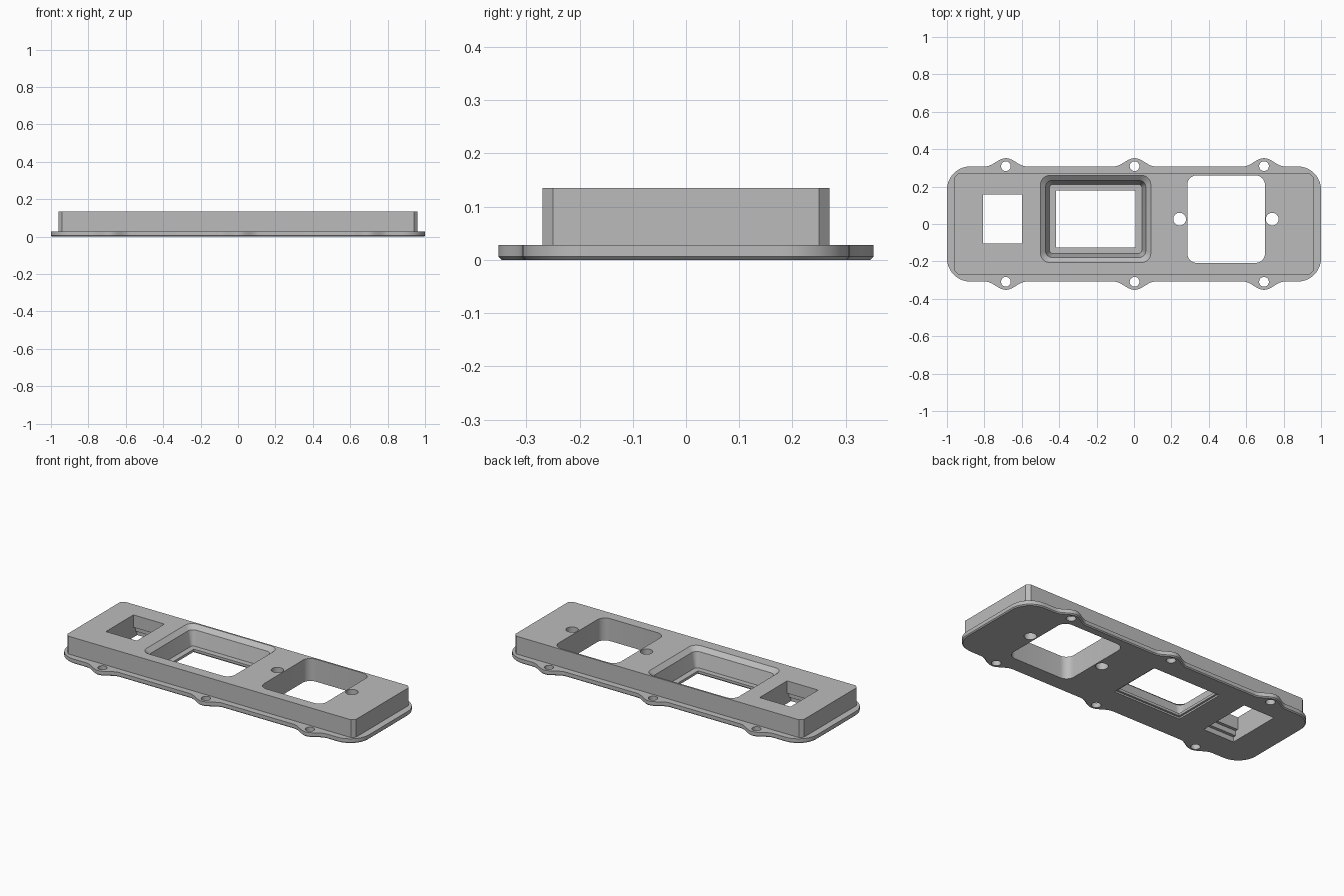
import bpy, bmesh, math
from mathutils import Vector

if "Cube" in bpy.data.objects:
    bpy.data.objects.remove(bpy.data.objects["Cube"])

grey = bpy.data.materials.new("plain grey")
grey.use_nodes = True
grey.diffuse_color = (0.5, 0.5, 0.5, 1)
grey.node_tree.nodes["Principled BSDF"].inputs["Base Color"].default_value = (0.5, 0.5, 0.5, 1)

FLANGE_TOP, TOP, BELOW, ABOVE = 0.028, 0.135, -0.05, 0.2


def rounded_rect(x0, x1, y0, y1, r=0.0, steps=8):
    """Counter-clockwise outline; steps=1 gives chamfered corners."""
    if r == 0:
        return [Vector(p) for p in ((x0, y0), (x1, y0), (x1, y1), (x0, y1))]
    centres = ((x1 - r, y1 - r), (x0 + r, y1 - r), (x0 + r, y0 + r), (x1 - r, y0 + r))
    pts = []
    for k, (cx, cy) in enumerate(centres):
        for i in range(steps + 1):
            a = math.pi / 2 * (k + i / steps)
            pts.append(Vector((cx + r * math.cos(a), cy + r * math.sin(a))))
    return pts


def circle(x, y, r, n=32):
    return [Vector((x + r * math.cos(math.tau * i / n), y + r * math.sin(math.tau * i / n)))
            for i in range(n)]


def inset(pts, d):
    """Move every outline point inward along its local normal."""
    out = []
    for i, p in enumerate(pts):
        t = pts[(i + 1) % len(pts)] - pts[i - 1]
        out.append(p + Vector((-t.y, t.x)).normalized() * d)
    return out


def loft(name, rings):
    """Solid skinned through (outline, z) rings, bottom to top."""
    bm = bmesh.new()
    loops = [[bm.verts.new((p.x, p.y, z)) for p in pts] for pts, z in rings]
    n = len(loops[0])
    bm.faces.new(loops[0][::-1])
    bm.faces.new(loops[-1])
    for a, b in zip(loops, loops[1:]):
        for i in range(n):
            j = (i + 1) % n
            bm.faces.new((a[i], a[j], b[j], b[i]))
    mesh = bpy.data.meshes.new(name)
    bm.to_mesh(mesh)
    bm.free()
    mesh.materials.append(grey)
    obj = bpy.data.objects.new(name, mesh)
    bpy.context.collection.objects.link(obj)
    return obj


def combine(target, other, operation):
    """Apply a boolean and discard the helper object."""
    mod = target.modifiers.new("cut", 'BOOLEAN')
    mod.operation, mod.solver, mod.object = operation, 'EXACT', other
    other.hide_render = True
    graph = bpy.context.evaluated_depsgraph_get()
    mesh = bpy.data.meshes.new_from_object(target.evaluated_get(graph))
    target.modifiers.clear()
    target.data = mesh
    bpy.data.objects.remove(other)


# Flange outline: rounded rectangle whose long sides swell into screw lugs
LUGS = (-0.685, 0.003, 0.695)
HALF, LUG_REACH, LUG_RISE = 0.308, 0.11, 0.044


def flange_outline():
    base = rounded_rect(-1, 1, -HALF, HALF, 0.125, 10)
    corners = [base[i:i + 11] for i in range(0, 44, 11)]

    def side(sign):
        pts = []
        for x in LUGS:
            for i in range(-10, 11):
                rise = LUG_RISE * 0.5 * (1 + math.cos(math.pi * i / 10))
                pts.append(Vector((x + LUG_REACH * i / 10, sign * (HALF + rise))))
        return pts if sign < 0 else pts[::-1]

    return corners[0] + side(1) + corners[1] + corners[2] + side(-1) + corners[3]


outline = flange_outline()
plate = loft("mounting_plate", [(inset(outline, 0.006), 0), (outline, 0.006), (outline, FLANGE_TOP)])

# Raised block with chamfered corners
body = rounded_rect(-0.96, 0.96, -0.27, 0.27, 0.02, 1)
combine(plate, loft("raised_block", [(body, 0.015), (body, TOP)]), 'UNION')

cutters = []


def cut(pts, z0=BELOW, z1=ABOVE):
    cutters.append(loft("cutter", [(pts, z0), (pts, z1)]))


# Lug screw holes on both long sides
for x in LUGS:
    for sign in (-1, 1):
        cut(circle(x, sign * 0.309, 0.026))

# Square port with its two screw holes
cut(rounded_rect(0.285, 0.7, -0.208, 0.26, 0.05))
for x in (0.244, 0.739):
    cut(circle(x, 0.026, 0.034))

# Small port, stepped wider at the underside
cut(rounded_rect(-0.806, -0.6, -0.104, 0.158))
cut(rounded_rect(-0.806, -0.6, -0.122, 0.176), BELOW, 0.06)
cut(rounded_rect(-0.806, -0.6, -0.14, 0.194), BELOW, 0.03)

# Display window: through opening, tapered pocket and sloped rim
cut(rounded_rect(-0.418, 0.007, -0.126, 0.178))
cut(rounded_rect(-0.43, 0.02, -0.138, 0.19), BELOW, 0.01)
rim = rounded_rect(-0.5, 0.09, -0.206, 0.26, 0.05)
wall = rounded_rect(-0.473, 0.063, -0.179, 0.233, 0.035)
floor = rounded_rect(-0.452, 0.042, -0.158, 0.212, 0.02)
cutters.append(loft("cutter", [(floor, 0.025), (wall, 0.112), (rim, TOP), (rim, ABOVE)]))

for c in cutters:
    combine(plate, c, 'DIFFERENCE')

# Smooth curved walls, crisp edges elsewhere
bpy.ops.object.select_all(action='DESELECT')
plate.select_set(True)
bpy.context.view_layer.objects.active = plate
bpy.ops.object.shade_smooth_by_angle(angle=math.radians(25))
